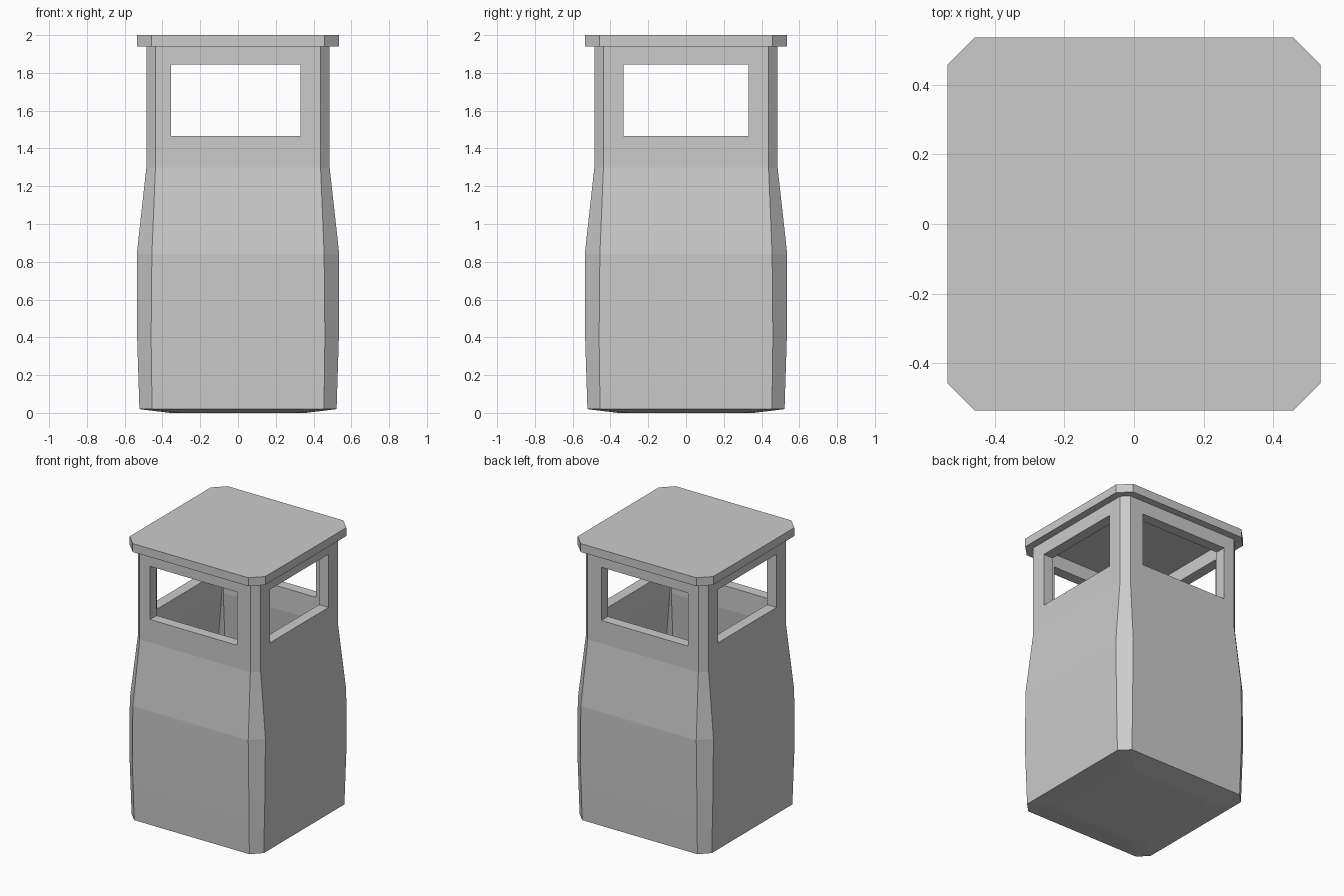
import bpy, bmesh, math

if "Cube" in bpy.data.objects:
    bpy.data.objects.remove(bpy.data.objects["Cube"])


def octagon(bm, z, h, f):
    """Chamfered square ring: h = half width, f = half length of the flat side."""
    pts = [(h, -f), (h, f), (f, h), (-f, h), (-h, f), (-h, -f), (-f, -h), (f, -h)]
    return [bm.verts.new((x, y, z)) for x, y in pts]


def loft(name, profile):
    """Closed solid through a stack of chamfered-square rings (z, h, f)."""
    bm = bmesh.new()
    rings = [octagon(bm, *p) for p in profile]
    for a, b in zip(rings, rings[1:]):
        for i in range(8):
            j = (i + 1) % 8
            bm.faces.new((a[i], a[j], b[j], b[i]))
    bm.faces.new(rings[0][::-1])
    bm.faces.new(rings[-1])
    bmesh.ops.recalc_face_normals(bm, faces=bm.faces)
    me = bpy.data.meshes.new(name)
    bm.to_mesh(me)
    bm.free()
    ob = bpy.data.objects.new(name, me)
    bpy.context.collection.objects.link(ob)
    return ob


def activate(ob):
    bpy.ops.object.select_all(action='DESELECT')
    ob.select_set(True)
    bpy.context.view_layer.objects.active = ob


def cut_box(target, lo, hi):
    bpy.ops.mesh.primitive_cube_add(size=1, location=[(a + b) / 2 for a, b in zip(lo, hi)])
    cutter = bpy.context.object
    cutter.name = "window_cutter"
    cutter.hide_render = True
    cutter.scale = [b - a for a, b in zip(lo, hi)]
    mod = target.modifiers.new("window", 'BOOLEAN')
    mod.operation, mod.solver, mod.object = 'DIFFERENCE', 'EXACT', cutter
    activate(target)
    bpy.ops.object.modifier_apply(modifier=mod.name)
    bpy.data.objects.remove(cutter)


# Bin body: outer wall going up, then inner wall going down to the floor
outer = [(0.0, 0.36, 0.30), (0.02, 0.522, 0.455), (0.40, 0.534, 0.46),
         (0.84, 0.536, 0.456), (1.30, 0.485, 0.437), (1.94, 0.485, 0.437)]
t = 0.075
inner = [(max(z, 0.08), h - t, f - t * 0.45) for z, h, f in outer[:0:-1]]
body = loft("bin_body", outer + inner)

# Four windows below the lid
cut_box(body, (-0.355, -0.7, 1.465), (0.33, 0.7, 1.845))
cut_box(body, (-0.7, -0.33, 1.465), (0.7, 0.33, 1.845))

# Flat overhanging lid
lid = loft("lid", [(1.94, 0.536, 0.457), (2.0, 0.536, 0.457)])

activate(body)
bpy.ops.object.shade_smooth_by_angle(angle=math.radians(4))
